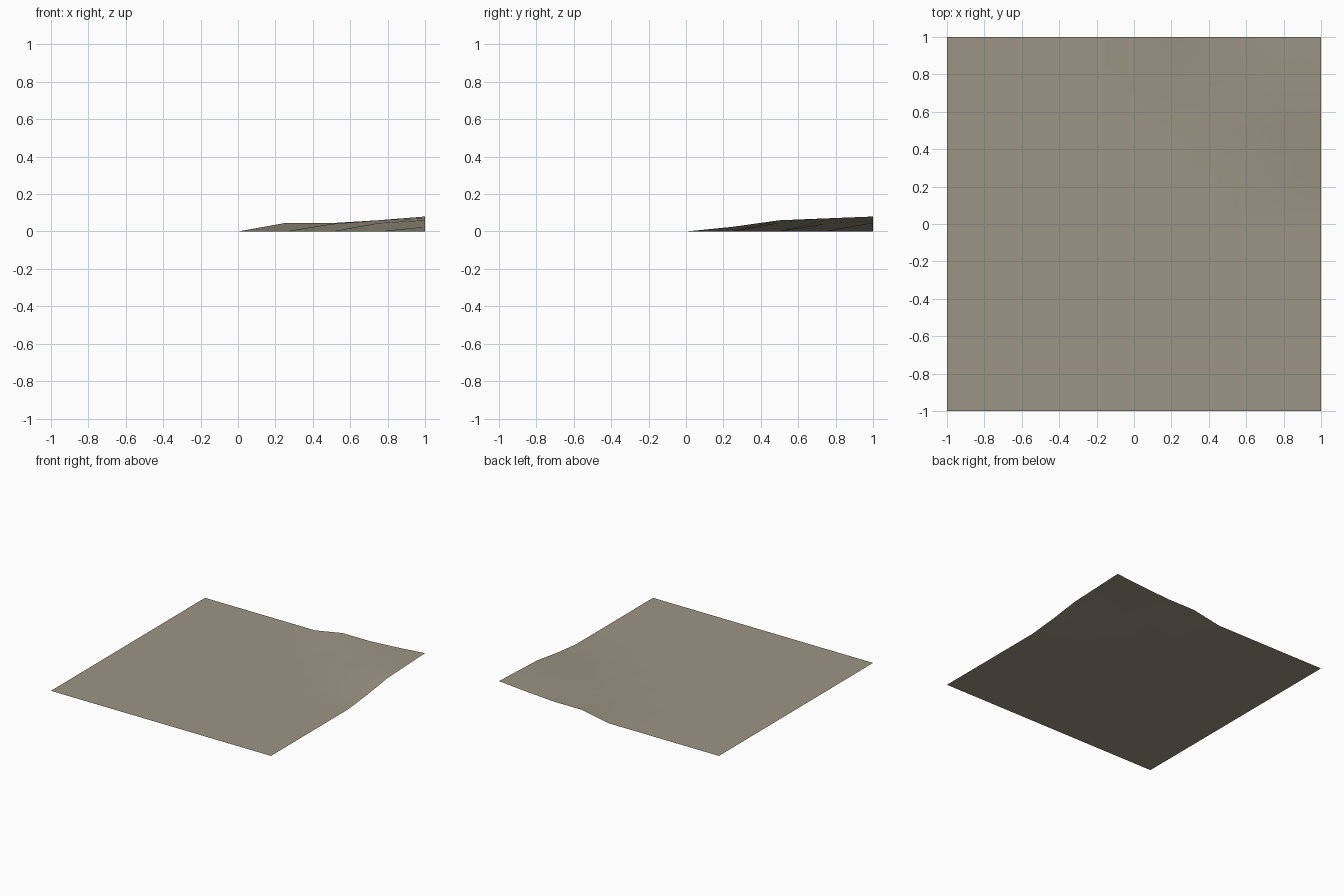
import bpy
import bmesh

cube = bpy.data.objects.get("Cube")
if cube:
    bpy.data.objects.remove(cube, do_unlink=True)

# Earth colour
earth = bpy.data.materials.new("dry earth")
earth.use_nodes = True
colour = (0.33, 0.30, 0.225, 1)
earth.diffuse_color = colour
bsdf = earth.node_tree.nodes["Principled BSDF"]
bsdf.inputs["Base Color"].default_value = colour
bsdf.inputs["Roughness"].default_value = 1

# Heights of the raised corner: rows run to the back, columns to the left
STEP = 0.25
HILL = [
    (0, 0, 0, 0.025),
    (0, 0, 0.045, 0.06),
    (0, 0.04, 0.06, 0.07),
    (0.045, 0.045, 0.06, 0.08),
]


def height(x, y):
    col, row = round(x / STEP) - 1, round(y / STEP) - 1
    return HILL[row][col] if col >= 0 and row >= 0 else 0


# Ground sheet: a grid lifted at one corner
bm = bmesh.new()
bmesh.ops.create_grid(bm, x_segments=8, y_segments=8, size=1)
for v in bm.verts:
    v.co.z = height(v.co.x, v.co.y)
for f in bm.faces:
    f.smooth = True
mesh = bpy.data.meshes.new("ground_sheet")
bm.to_mesh(mesh)
bm.free()
mesh.materials.append(earth)
ground = bpy.data.objects.new("ground_sheet", mesh)
bpy.context.collection.objects.link(ground)
